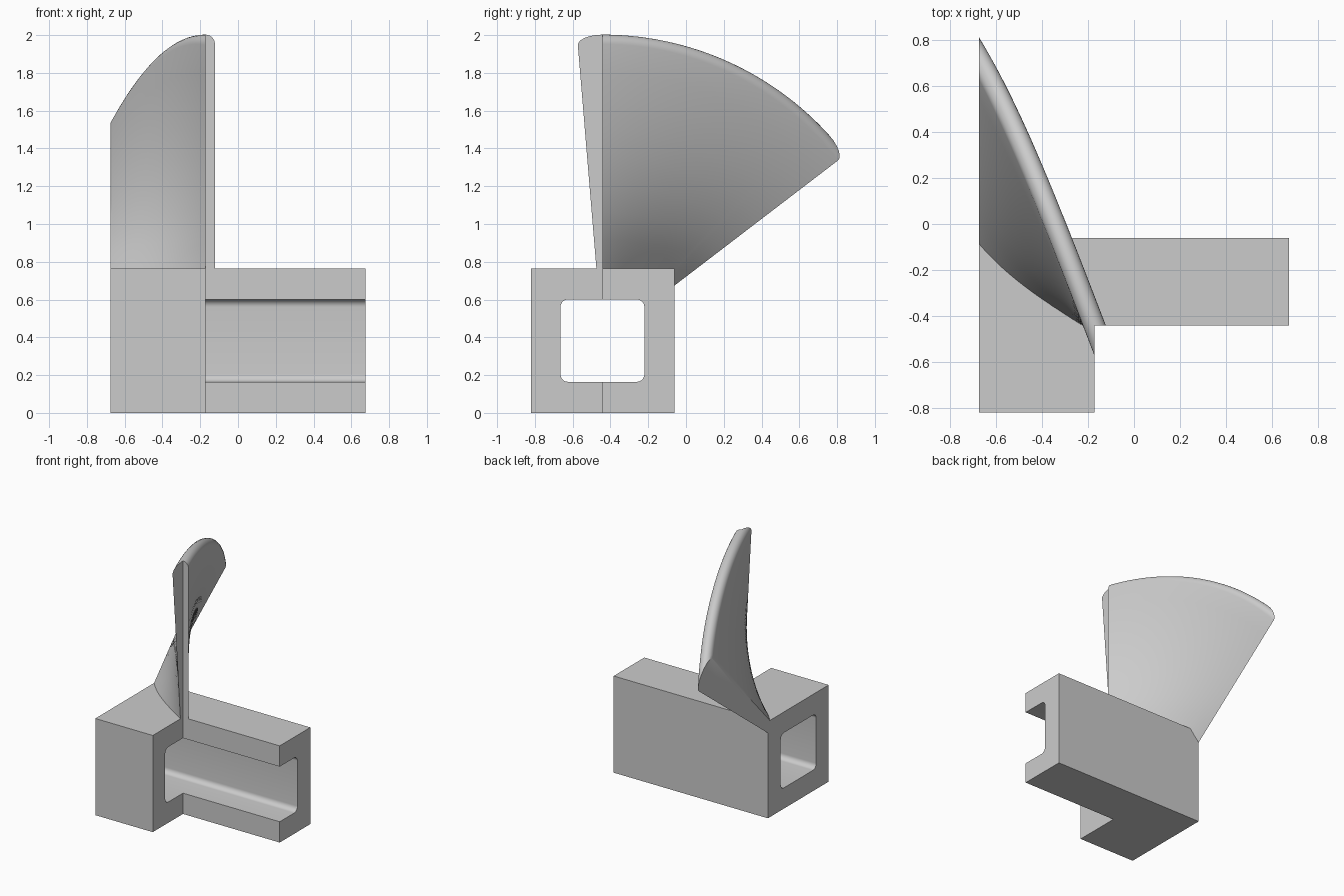
import bpy, bmesh, math

if "Cube" in bpy.data.objects:
    bpy.data.objects.remove(bpy.data.objects["Cube"])

# Shared layout: the blade twists about an axis along x through the block opening
AX_Y, AX_Z = -0.4425, 0.3825
LEFT, STEP, RIGHT = -0.675, -0.172, 0.675
FRONT, BACK, HEIGHT = -0.82, -0.06, 0.765

grey = bpy.data.materials.new("plain grey")
grey.diffuse_color = (0.6, 0.6, 0.6, 1)
grey.use_nodes = True
grey.node_tree.nodes["Principled BSDF"].inputs["Base Color"].default_value = grey.diffuse_color


def make_object(name, bm):
    bmesh.ops.recalc_face_normals(bm, faces=bm.faces)
    mesh = bpy.data.meshes.new(name)
    bm.to_mesh(mesh)
    bm.free()
    mesh.materials.append(grey)
    obj = bpy.data.objects.new(name, mesh)
    bpy.context.collection.objects.link(obj)
    return obj


def prism(name, outline, offset):
    bm = bmesh.new()
    face = bm.faces.new([bm.verts.new(p) for p in outline])
    result = bmesh.ops.extrude_face_region(bm, geom=[face])
    verts = [g for g in result["geom"] if isinstance(g, bmesh.types.BMVert)]
    bmesh.ops.translate(bm, verts=verts, vec=offset)
    return make_object(name, bm)


def smooth(obj):
    bpy.ops.object.select_all(action="DESELECT")
    obj.select_set(True)
    bpy.context.view_layer.objects.active = obj
    bpy.ops.object.shade_smooth_by_angle(angle=math.radians(30))


# L-shaped block
plan = [(LEFT, FRONT), (STEP, FRONT), (STEP, AX_Y), (RIGHT, AX_Y), (RIGHT, BACK), (LEFT, BACK)]
block = prism("block", [(x, y, 0) for x, y in plan], (0, 0, HEIGHT))

# Rounded square opening running the whole length
half_y, half_z, rad = 0.222, 0.218, 0.04
section = []
for i, (sy, sz) in enumerate([(1, 1), (-1, 1), (-1, -1), (1, -1)]):
    for k in range(9):
        a = math.pi / 2 * (i + k / 8)
        section.append((-1, AX_Y + sy * (half_y - rad) + rad * math.cos(a),
                        AX_Z + sz * (half_z - rad) + rad * math.sin(a)))
cutter = prism("opening_cutter", section, (2, 0, 0))
cut = block.modifiers.new("opening", "BOOLEAN")
cut.operation = "DIFFERENCE"
cut.solver = "EXACT"
cut.object = cutter
bpy.context.view_layer.objects.active = block
bpy.ops.object.modifier_apply(modifier=cut.name)
cutter.hide_render = True
cutter.hide_set(True)
smooth(block)

# Twisted blade: a thin section with a round rim, swept along a helix
TWIST = math.radians(95.1)
HALF, R_SIDE, RIM = 0.05, 1.57, 0.05
ROWS, ARC, STEPS = 8, 12, 56

# Section points: (offset along x, fraction up the side, extra rim height)
side = [i / ROWS for i in range(ROWS + 1)]
profile = [(-HALF, t, 0) for t in side]
for i in range(1, ARC):
    a = math.pi * i / ARC
    profile.append((-HALF * math.cos(a), 1, RIM * math.sin(a)))
profile += [(HALF, t, 0) for t in reversed(side)]
profile.append((0, 0, 0))
apex = ROWS + ARC // 2
n = len(profile)

bm = bmesh.new()
rings = []
for s in range(STEPS + 1):
    ring = []
    for d, t, rim in profile:
        start = STEP + max(d, 0)          # leading edge follows the block's inner corner
        x = start + (LEFT - start) * s / STEPS
        ang = TWIST * (STEP + d - x)
        root = 0.381 / max(math.cos(ang), abs(math.sin(ang)))  # root sits on the block
        r = root + (R_SIDE - root) * t + rim
        ring.append(bm.verts.new((x, AX_Y + r * math.sin(ang), AX_Z + r * math.cos(ang))))
    rings.append(ring)
for a, b in zip(rings, rings[1:]):
    for j in range(n):
        k = (j + 1) % n
        bm.faces.new((a[j], a[k], b[k], b[j]))
# Folded leading end and flat trailing end
bm.faces.new(rings[0][:apex + 1] + [rings[0][-1]])
bm.faces.new(rings[0][apex:])
bm.faces.new(rings[-1])
blade = make_object("blade", bm)
smooth(blade)
